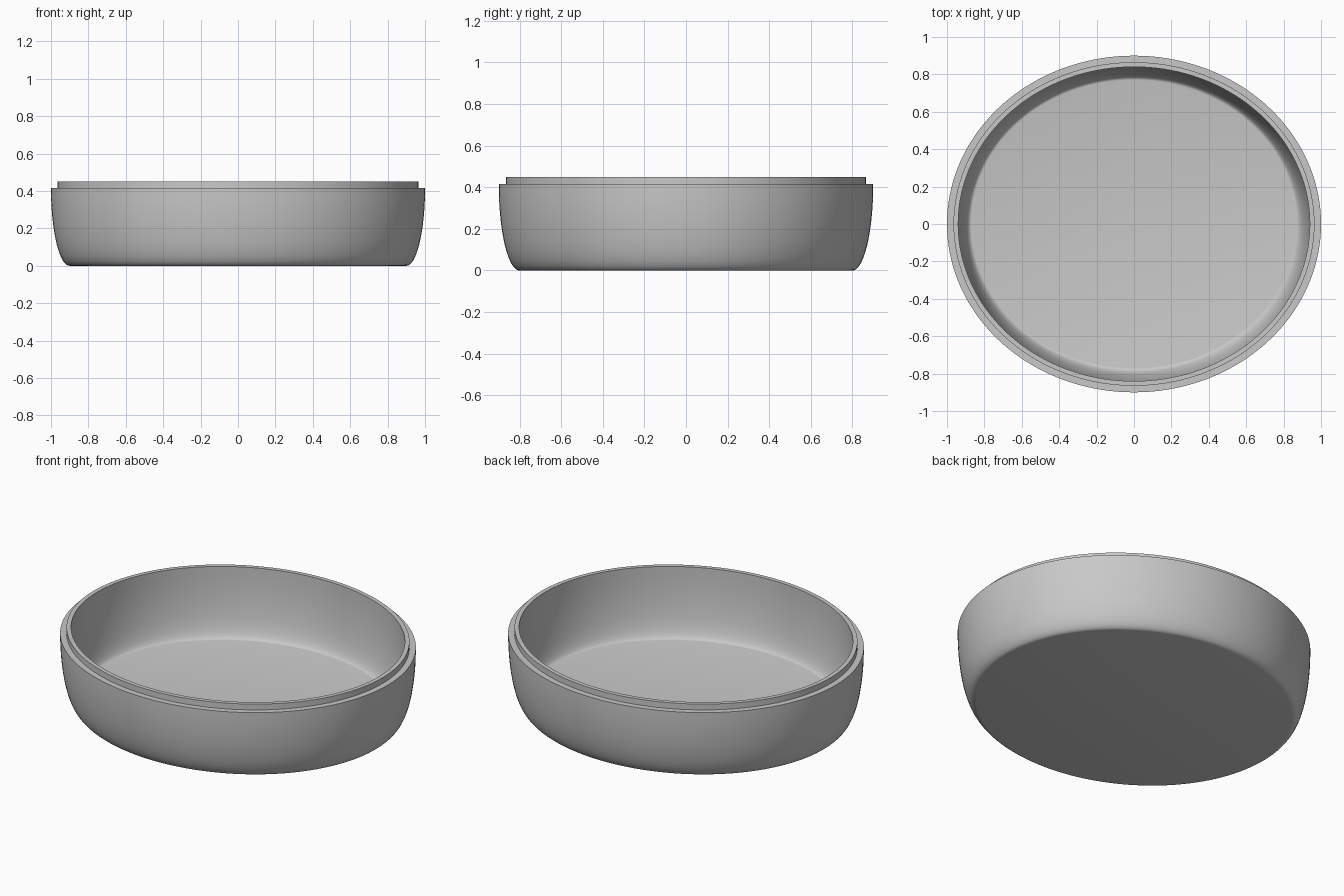
import bpy, bmesh, math

cube = bpy.data.objects.get("Cube")
if cube:
    bpy.data.objects.remove(cube)

HALF_X, HALF_Y = 1.0, 0.9
STEP_Z, RIM_Z, FLOOR_Z = 0.415, 0.45, 0.04
SIDES, ARC = 144, 20

grey = bpy.data.materials.new("light_grey")
grey.use_nodes = True
colour = (0.58, 0.58, 0.58, 1)
grey.diffuse_color = colour
grey.node_tree.nodes["Principled BSDF"].inputs["Base Color"].default_value = colour


def wall_arc(inset_top, inset_bottom, z_top, z_bottom):
    """Quarter arc from the flat base edge up to the upright wall."""
    points = []
    for i in range(ARC + 1):
        a = math.pi / 2 * i / ARC
        inset = inset_bottom - (inset_bottom - inset_top) * math.sin(a)
        points.append((inset, z_top - (z_top - z_bottom) * math.cos(a)))
    return points


# Cross-section as (inset from the outer oval, height), outside to inside
outer = wall_arc(0.0, 0.1, STEP_Z, 0.0)
lip = [(0.035, STEP_Z), (0.035, RIM_Z), (0.06, RIM_Z)]
inner = wall_arc(0.06, 0.13, STEP_Z, FLOOR_Z)[::-1]

# Sweep the cross-section around the oval and cap base and floor
bm = bmesh.new()
rings = []
for inset, z in outer + lip + inner:
    ring = []
    for i in range(SIDES):
        a = math.tau * i / SIDES
        ring.append(bm.verts.new(((HALF_X - inset) * math.cos(a),
                                  (HALF_Y - inset) * math.sin(a), z)))
    rings.append(ring)
for low, high in zip(rings, rings[1:]):
    for i in range(SIDES):
        j = (i + 1) % SIDES
        bm.faces.new((low[i], low[j], high[j], high[i]))
bm.faces.new(rings[0][::-1])
bm.faces.new(rings[-1])
bmesh.ops.recalc_face_normals(bm, faces=bm.faces[:])

mesh = bpy.data.meshes.new("oval_dish")
bm.to_mesh(mesh)
bm.free()
mesh.materials.append(grey)
dish = bpy.data.objects.new("oval_dish", mesh)
bpy.context.collection.objects.link(dish)

# Smooth walls with crisp lip edges
bpy.ops.object.select_all(action="DESELECT")
dish.select_set(True)
bpy.context.view_layer.objects.active = dish
bpy.ops.object.shade_smooth_by_angle(angle=math.radians(35))
